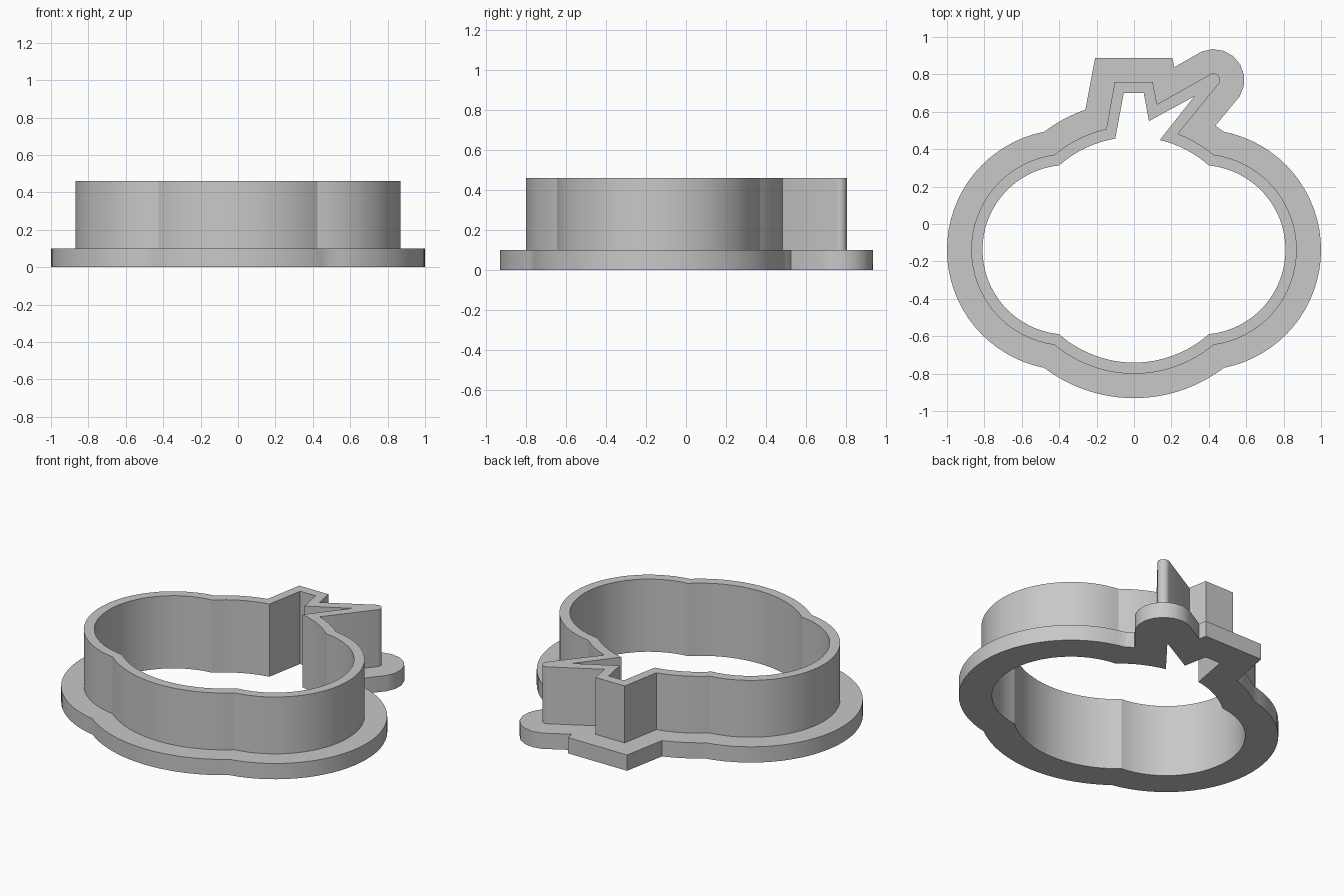
import bpy, bmesh
from math import acos, atan2, cos, sin, sqrt, pi, radians

cube = bpy.data.objects.get("Cube")
if cube:
    bpy.data.objects.remove(cube, do_unlink=True)

MID_Y = -0.138       # height of the three lobe centres in plan
LOBE_X = 0.357       # side lobe offset
TIP = (0.425, 0.77)  # centre of the rounded leaf tip
FLANGE_TOP, WALL_TOP = 0.10, 0.46


def arc(cx, cy, r, start, end, n):
    return [(cx + r * cos(start + (end - start) * i / n),
             cy + r * sin(start + (end - start) * i / n)) for i in range(n + 1)]


def leaf_tip(r):
    return arc(*TIP, r, radians(112), radians(-32), 7)


def outline(mid_r, side_r, stem_left, stem, stem_right):
    """Clockwise plan of three overlapping lobes with a stem and leaf on top."""
    jx = (mid_r ** 2 - side_r ** 2 + LOBE_X ** 2) / (2 * LOBE_X)
    jy = sqrt(mid_r ** 2 - jx ** 2)
    mid = atan2(jy, jx)
    side = atan2(jy, jx - LOBE_X)
    pts = arc(0, MID_Y, mid_r, acos(stem_right / mid_r), mid, 8)
    pts += arc(LOBE_X, MID_Y, side_r, side, -side, 32)[1:]
    pts += arc(0, MID_Y, mid_r, -mid, mid - pi, 24)[1:]
    pts += arc(-LOBE_X, MID_Y, side_r, side - pi, -side - pi, 32)[1:]
    pts += arc(0, MID_Y, mid_r, -mid - pi, acos(stem_left / mid_r) - 2 * pi, 8)[1:]
    return pts + stem


# Three nested plans with matching point counts
inner = outline(0.603, 0.453, -0.10,
                [(-0.055, 0.70), (0.052, 0.70), (0.08, 0.55)] + [(0.322, 0.682)] * 8, 0.138)
wall = outline(0.663, 0.513, -0.148,
               [(-0.103, 0.76), (0.10, 0.76), (0.123, 0.64)] + leaf_tip(0.035), 0.235)
flange = outline(0.793, 0.643, -0.26,
                 [(-0.208, 0.887), (0.206, 0.887), (0.215, 0.838)] + leaf_tip(0.165), 0.435)

# Stepped section swept round the plans: flange below, thin wall above
section = [(inner, 0), (flange, 0), (flange, FLANGE_TOP),
           (wall, FLANGE_TOP), (wall, WALL_TOP), (inner, WALL_TOP)]
bm = bmesh.new()
rings = [[bm.verts.new((x, y, z)) for x, y in plan] for plan, z in section]
for k, ring in enumerate(rings):
    other = rings[(k + 1) % len(rings)]
    for i in range(len(ring)):
        j = (i + 1) % len(ring)
        bm.faces.new((ring[i], ring[j], other[j], other[i]))
bmesh.ops.remove_doubles(bm, verts=bm.verts, dist=0.0005)
bmesh.ops.recalc_face_normals(bm, faces=bm.faces)
mesh = bpy.data.meshes.new("cookie_cutter")
bm.to_mesh(mesh)
bm.free()

# Plain grey plastic
grey = bpy.data.materials.new("plain_grey")
grey.use_nodes = True
colour = (0.58, 0.58, 0.58, 1)
grey.diffuse_color = colour
grey.node_tree.nodes["Principled BSDF"].inputs["Base Color"].default_value = colour
mesh.materials.append(grey)

cutter = bpy.data.objects.new("cookie_cutter", mesh)
bpy.context.collection.objects.link(cutter)
bpy.ops.object.select_all(action='DESELECT')
cutter.select_set(True)
bpy.context.view_layer.objects.active = cutter
bpy.ops.object.shade_smooth_by_angle(angle=radians(25))
